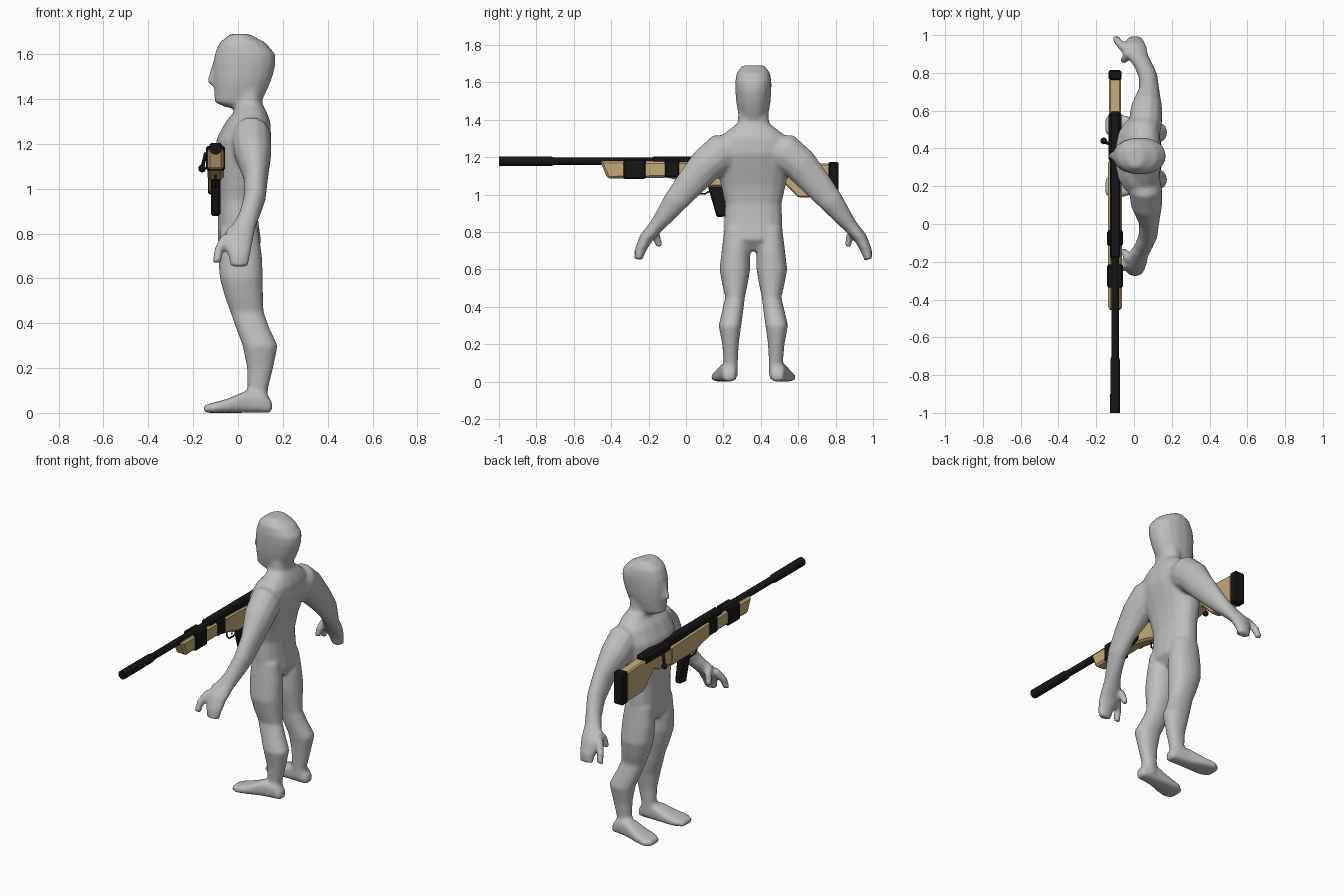
import bpy, bmesh, math
from mathutils import Vector

if "Cube" in bpy.data.objects:
    bpy.data.objects.remove(bpy.data.objects["Cube"])

YC = 0.36    # centre line of the figure
GX = -0.10   # centre line of the rifle


def material(name, rgb):
    m = bpy.data.materials.new(name)
    m.diffuse_color = (*rgb, 1)
    m.use_nodes = True
    m.node_tree.nodes["Principled BSDF"].inputs["Base Color"].default_value = m.diffuse_color
    return m


GREY = material("light_grey", (0.52, 0.52, 0.52))
TAN = material("tan", (0.56, 0.40, 0.18))
BLACK = material("black", (0.008, 0.008, 0.009))


def finish(bm, name, mat, angle=None):
    bmesh.ops.recalc_face_normals(bm, faces=bm.faces[:])
    me = bpy.data.meshes.new(name)
    bm.to_mesh(me)
    bm.free()
    me.materials.append(mat)
    ob = bpy.data.objects.new(name, me)
    bpy.context.collection.objects.link(ob)
    if angle:
        bpy.context.view_layer.objects.active = ob
        ob.select_set(True)
        bpy.ops.object.shade_smooth_by_angle(angle=math.radians(angle))
        ob.select_set(False)
    return ob


def loft(bm, rings, n=16, power=2.0):
    """Skin through rings given as (centre, half axis a, half axis b)."""
    rows = []
    for c, a, b in rings:
        row = []
        for i in range(n):
            t = 2 * math.pi * (i + 0.5) / n
            co, si = math.cos(t), math.sin(t)
            u = math.copysign(abs(co) ** (2 / power), co)
            v = math.copysign(abs(si) ** (2 / power), si)
            row.append(bm.verts.new(Vector(c) + Vector(a) * u + Vector(b) * v))
        rows.append(row)
    for r, s in zip(rows, rows[1:]):
        for i in range(n):
            j = (i + 1) % n
            bm.faces.new((r[i], r[j], s[j], s[i]))
    bm.faces.new(rows[0])
    bm.faces.new(rows[-1])


def stack(bm, sections, power=2.0):
    """Sections by height: z, back and front x, low and high y."""
    loft(bm, [(((x0 + x1) / 2, (y0 + y1) / 2, z), ((x1 - x0) / 2, 0, 0),
               (0, (y1 - y0) / 2, 0)) for z, x0, x1, y0, y1 in sections], power=power)


def limb(bm, side, sections):
    """Sections along a path: sideways distance, x, z, radius in the yz plane, radius in x."""
    pts = [Vector((x, YC + side * d, z)) for d, x, z, r, rx in sections]
    rings = []
    for i, (p, s) in enumerate(zip(pts, sections)):
        t = pts[min(i + 1, len(pts) - 1)] - pts[max(i - 1, 0)]
        across = Vector((0, -t.z, t.y)).normalized()
        rings.append((p, across * s[3], (s[4], 0, 0)))
    loft(bm, rings, 12)


# ---- figure: torso and neck, head, nose ----
bm = bmesh.new()
torso = [(0.70, -0.05, 0.06, 0.06), (0.76, -0.09, 0.105, 0.155), (0.85, -0.09, 0.092, 0.157),
         (0.95, -0.09, 0.085, 0.152), (1.05, -0.095, 0.10, 0.175), (1.15, -0.10, 0.13, 0.20),
         (1.22, -0.098, 0.15, 0.21), (1.30, -0.055, 0.145, 0.19), (1.34, -0.02, 0.13, 0.14),
         (1.38, -0.01, 0.108, 0.085), (1.46, -0.01, 0.11, 0.08)]
head = [(1.362, -0.05, 0.06, 0.05), (1.385, -0.105, 0.105, 0.068), (1.45, -0.108, 0.135, 0.085),
        (1.49, -0.112, 0.152, 0.092), (1.55, -0.112, 0.168, 0.097), (1.60, -0.105, 0.168, 0.098),
        (1.65, -0.085, 0.125, 0.09), (1.69, -0.035, 0.05, 0.06)]
for part, power in ((torso, 2.3), (head, 2.2)):
    stack(bm, [(z, a, b, YC - w, YC + w) for z, a, b, w in part], power)
stack(bm, [(1.465, -0.135, -0.08, YC - .02, YC + .02), (1.49, -0.135, -0.08, YC - .02, YC + .02),
           (1.56, -0.115, -0.08, YC - .01, YC + .01)])

leg = [(0.82, -0.08, 0.09, 0.03, 0.155), (0.70, -0.09, 0.108, 0.016, 0.17),
       (0.60, -0.082, 0.112, 0.016, 0.182), (0.52, -0.06, 0.112, 0.03, 0.167),
       (0.45, -0.035, 0.115, 0.045, 0.15), (0.38, -0.01, 0.14, 0.053, 0.167),
       (0.30, 0.02, 0.178, 0.064, 0.186), (0.20, 0.04, 0.157, 0.078, 0.167),
       (0.10, 0.043, 0.133, 0.083, 0.158), (0.03, 0.043, 0.135, 0.083, 0.16)]
foot = [(0.152, 0.10, 0.16, 0.05), (0.12, 0.09, 0.17, 0.09), (0.04, 0.088, 0.185, 0.10),
        (-0.05, 0.088, 0.215, 0.062), (-0.11, 0.093, 0.228, 0.046), (-0.153, 0.12, 0.205, 0.034)]
arm = [(0.08, 0.06, 1.24, 0.08, 0.07), (0.17, 0.06, 1.225, 0.105, 0.09),
       (0.25, 0.066, 1.16, 0.095, 0.085), (0.345, 0.08, 1.05, 0.08, 0.055),
       (0.42, 0.075, 0.96, 0.066, 0.05), (0.48, 0.05, 0.88, 0.05, 0.048),
       (0.52, 0.025, 0.83, 0.04, 0.055), (0.575, 0.0, 0.765, 0.036, 0.068),
       (0.605, 0.005, 0.70, 0.03, 0.05), (0.615, 0.005, 0.652, 0.022, 0.04)]
index_finger = [(0.565, -0.05, 0.79, 0.025, 0.025), (0.605, -0.085, 0.73, 0.022, 0.022),
                (0.625, -0.095, 0.67, 0.019, 0.019)]
thumb = [(0.555, -0.025, 0.82, 0.025, 0.025), (0.515, -0.045, 0.78, 0.021, 0.021),
         (0.505, -0.055, 0.72, 0.018, 0.018)]
for s in (-1, 1):
    stack(bm, [(z, a, b, YC + s * p, YC + s * q) for z, a, b, p, q in leg], 2.2)
    loft(bm, [((x, YC + s * (p + q) / 2, h / 2), (0, (q - p) / 2, 0), (0, 0, h / 2))
              for x, p, q, h in foot], power=3.2)
    for path in (arm, index_finger, thumb):
        limb(bm, s, path)
body = finish(bm, "body", GREY)
# blend the overlapping volumes into one smooth skin
remesh = body.modifiers.new("blend", 'REMESH')
remesh.mode = 'VOXEL'
remesh.voxel_size = 0.011
remesh.use_smooth_shade = True
smooth = body.modifiers.new("soften", 'SMOOTH')
smooth.factor = 0.5
smooth.iterations = 5


# ---- rifle helpers ----
def slab(name, outline, half, mat, bevel=0.008):
    """Side outline in (y, z), extruded across the rifle."""
    bm = bmesh.new()
    a = [bm.verts.new((GX - half, y, z)) for y, z in outline]
    b = [bm.verts.new((GX + half, y, z)) for y, z in outline]
    bm.faces.new(a)
    bm.faces.new(b)
    for i in range(len(a)):
        j = (i + 1) % len(a)
        bm.faces.new((a[i], a[j], b[j], b[i]))
    ob = finish(bm, name, mat)
    mod = ob.modifiers.new("bevel", 'BEVEL')
    mod.width = bevel
    mod.segments = 1
    return ob


def box(name, y0, y1, z0, z1, half, mat, bevel=0.008):
    return slab(name, [(y0, z0), (y1, z0), (y1, z1), (y0, z1)], half, mat, bevel)


def turned(name, z, profile, mat):
    """Round part along the rifle, profile of (y, radius)."""
    bm = bmesh.new()
    loft(bm, [((GX, y, z), (r, 0, 0), (0, 0, r)) for y, r in profile], 12)
    return finish(bm, name, mat, 35)


# ---- tan furniture ----
slab("fore_end", [(-0.46, 1.18), (-0.42, 1.085), (-0.10, 1.09), (0.03, 1.062), (0.10, 1.04),
                  (0.34, 1.04), (0.34, 1.165), (0.0, 1.178)], 0.037, TAN, 0.012)
slab("stock", [(0.32, 1.05), (0.44, 1.06), (0.50, 1.085), (0.60, 0.985), (0.77, 0.98),
               (0.77, 1.165), (0.55, 1.175), (0.32, 1.16)], 0.032, TAN)

# ---- black metal and rubber ----
turned("barrel", 1.178, [(-1.0, 0.027), (-0.72, 0.026), (-0.70, 0.02), (-0.2, 0.021),
                         (0.0, 0.026), (0.35, 0.026)], BLACK)
box("front_band", -0.335, -0.215, 1.082, 1.19, 0.043, BLACK)
box("rear_band", -0.115, -0.035, 1.09, 1.185, 0.043, BLACK)
box("receiver", -0.18, 0.36, 1.158, 1.204, 0.028, BLACK)
box("cheek_rest", 0.33, 0.595, 1.135, 1.20, 0.034, BLACK, 0.015)
box("butt_pad", 0.762, 0.815, 0.975, 1.175, 0.034, BLACK)
slab("grip", [(0.115, 1.05), (0.20, 1.05), (0.228, 0.885), (0.165, 0.878)], 0.021, BLACK)


def wire(name, points, radius):
    cu = bpy.data.curves.new(name, 'CURVE')
    cu.dimensions = '3D'
    cu.bevel_depth = radius
    cu.bevel_resolution = 1
    cu.use_fill_caps = True
    sp = cu.splines.new('POLY')
    sp.points.add(len(points) - 1)
    for p, co in zip(sp.points, points):
        p.co = (*co, 1)
    cu.materials.append(BLACK)
    bpy.context.collection.objects.link(bpy.data.objects.new(name, cu))


wire("trigger_guard", [(GX, 0.03, 1.06), (GX, 0.035, 1.025), (GX, 0.055, 1.005),
                       (GX, 0.10, 1.003), (GX, 0.13, 1.02)], 0.005)
wire("trigger", [(GX, 0.09, 1.05), (GX, 0.08, 1.02)], 0.004)
wire("bolt_handle", [(GX, 0.42, 1.17), (GX - 0.045, 0.43, 1.155), (GX - 0.06, 0.44, 1.09)], 0.009)

# bolt knob
bm = bmesh.new()
bmesh.ops.create_uvsphere(bm, u_segments=10, v_segments=6, radius=0.018)
bmesh.ops.translate(bm, verts=bm.verts[:], vec=(GX - 0.06, 0.44, 1.09))
finish(bm, "bolt_knob", BLACK, 60)
